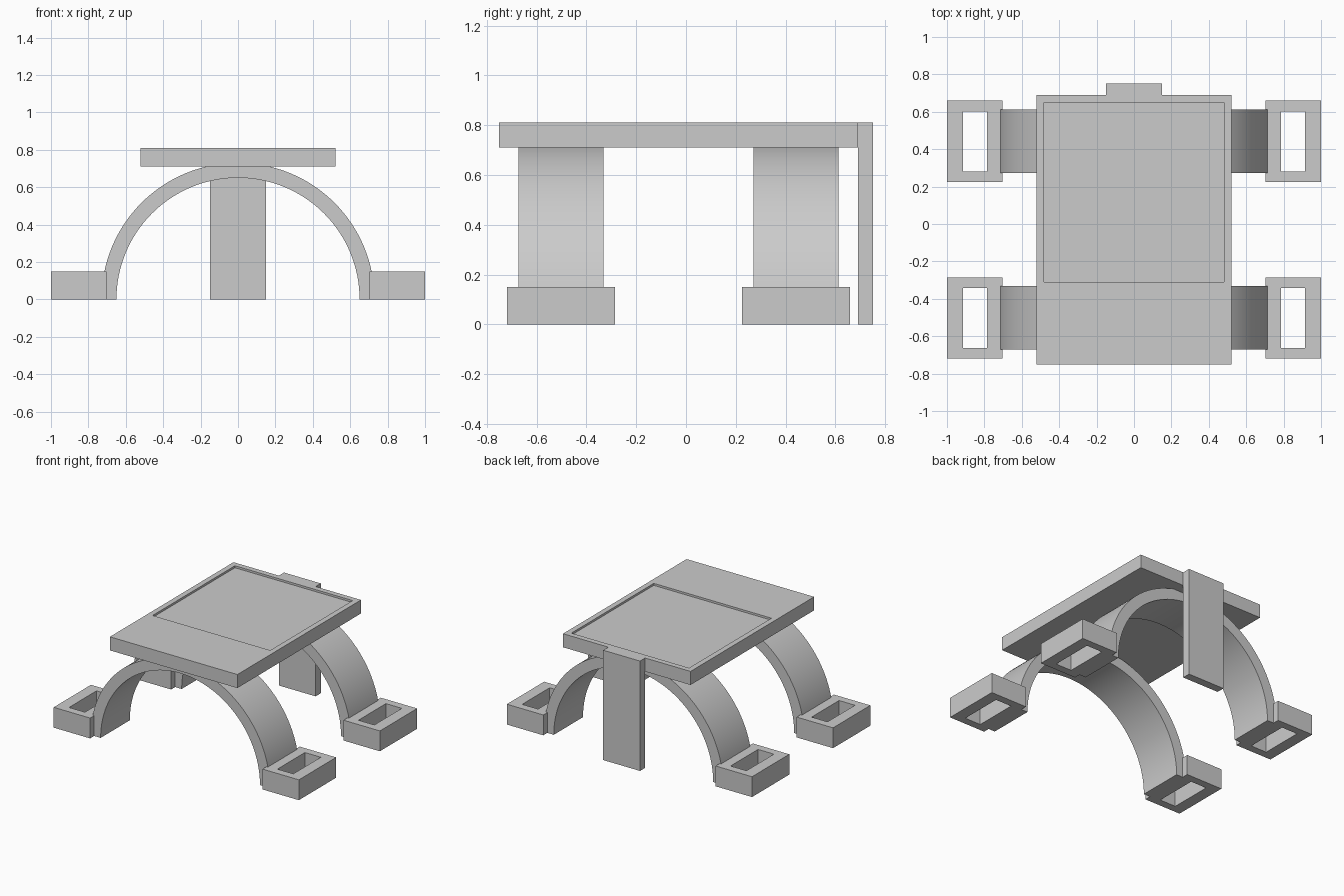
import bpy
import bmesh
import math

cube = bpy.data.objects.get("Cube")
if cube:
    bpy.data.objects.remove(cube, do_unlink=True)

grey = bpy.data.materials.new("plain grey")
grey.use_nodes = True
grey.diffuse_color = (0.6, 0.6, 0.6, 1)
grey.node_tree.nodes["Principled BSDF"].inputs["Base Color"].default_value = (0.6, 0.6, 0.6, 1)


def finish(name, bm):
    """Turn a bmesh into a named grey object."""
    bmesh.ops.recalc_face_normals(bm, faces=bm.faces)
    mesh = bpy.data.meshes.new(name)
    bm.to_mesh(mesh)
    bm.free()
    mesh.materials.append(grey)
    obj = bpy.data.objects.new(name, mesh)
    bpy.context.collection.objects.link(obj)
    return obj


def ring(bm, rect, z):
    x0, x1, y0, y1 = rect
    return [bm.verts.new((x, y, z)) for x, y in ((x0, y0), (x1, y0), (x1, y1), (x0, y1))]


def bridge(bm, a, b):
    for i in range(len(a)):
        j = (i + 1) % len(a)
        bm.faces.new((a[i], a[j], b[j], b[i]))


def box(name, rect, z0, z1, pocket=None, floor=None):
    """Box, optionally with a rectangular pocket (floor given) or a through hole."""
    bm = bmesh.new()
    bottom, top = ring(bm, rect, z0), ring(bm, rect, z1)
    bridge(bm, bottom, top)
    if pocket is None:
        bm.faces.new(top)
        bm.faces.new(bottom)
    else:
        rim = ring(bm, pocket, z1)
        base = ring(bm, pocket, z0 if floor is None else floor)
        bridge(bm, top, rim)
        bridge(bm, rim, base)
        if floor is None:
            bridge(bm, base, bottom)
        else:
            bm.faces.new(base)
            bm.faces.new(bottom)
    return finish(name, bm)


def arch(name, y0, y1, inner, outer, steps=64):
    """Half-round band spanning left to right."""
    bm = bmesh.new()
    sections = []
    for i in range(steps + 1):
        a = math.pi * i / steps
        c, s = math.cos(a), math.sin(a)
        sections.append([bm.verts.new((r * c, y, r * s))
                         for r, y in ((inner, y0), (outer, y0), (outer, y1), (inner, y1))])
    for a, b in zip(sections, sections[1:]):
        bridge(bm, a, b)
    bm.faces.new(sections[0])
    bm.faces.new(sections[-1])
    obj = finish(name, bm)
    bpy.ops.object.select_all(action='DESELECT')
    obj.select_set(True)
    bpy.context.view_layer.objects.active = obj
    bpy.ops.object.shade_smooth_by_angle(angle=math.radians(30))


# Table top with a shallow recessed panel
box("table_top", (-0.52, 0.52, -0.75, 0.69), 0.71, 0.81,
    pocket=(-0.48, 0.48, -0.31, 0.65), floor=0.795)

# Flat support post at the back
box("back_post", (-0.15, 0.15, 0.69, 0.75), 0, 0.81)

# Two arched legs, each ending in a pair of hollow feet
for place, y in (("front", -0.502), ("back", 0.442)):
    arch(place + "_arch", y - 0.17, y + 0.17, 0.65, 0.73)
    for side, s in (("left", 1), ("right", -1)):
        xs = sorted((s * 0.703, s * 1.0))
        hole = sorted((s * 0.785, s * 0.915))
        box(f"{place}_{side}_foot", (*xs, y - 0.217, y + 0.217), 0, 0.15,
            pocket=(*hole, y - 0.16, y + 0.16))
